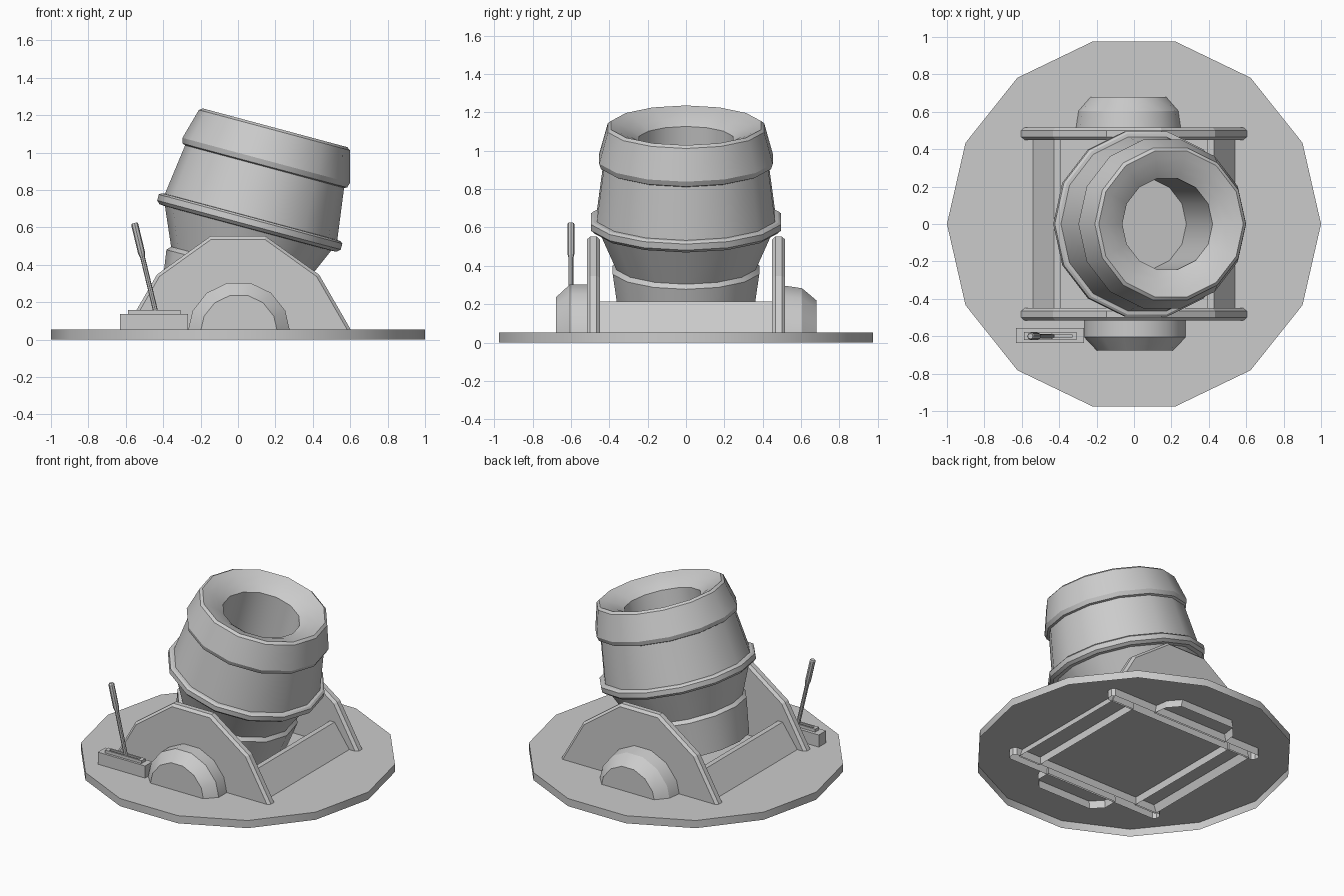
import bpy, bmesh, math
from mathutils import Vector

if "Cube" in bpy.data.objects:
    bpy.data.objects.remove(bpy.data.objects["Cube"])

SIDES = 14


def loft(name, loops, smooth=False, open_bottom=False):
    """Skin a list of equal-length point loops, cap both ends, optionally drop the underside."""
    bm = bmesh.new()
    rings = [[bm.verts.new(p) for p in loop] for loop in loops]
    n = len(rings[0])
    for a, b in zip(rings, rings[1:]):
        for i in range(n):
            j = (i + 1) % n
            bm.faces.new((a[i], a[j], b[j], b[i]))
    bm.faces.new(rings[0][::-1])
    bm.faces.new(rings[-1])
    bmesh.ops.recalc_face_normals(bm, faces=bm.faces)
    if open_bottom:
        low = min(v.co.z for v in bm.verts)
        under = [f for f in bm.faces if all(v.co.z < low + 0.001 for v in f.verts)]
        bmesh.ops.delete(bm, geom=under, context='FACES')
    mesh = bpy.data.meshes.new(name)
    bm.to_mesh(mesh)
    bm.free()
    ob = bpy.data.objects.new(name, mesh)
    bpy.context.collection.objects.link(ob)
    if smooth:
        bpy.ops.object.select_all(action='DESELECT')
        ob.select_set(True)
        bpy.context.view_layer.objects.active = ob
        bpy.ops.object.shade_smooth_by_angle(angle=math.radians(29))
    return ob


def lathe(name, profile, sides=SIDES, **options):
    """Revolve (radius, height) points around local z."""
    angles = [2 * math.pi * i / sides for i in range(sides)]
    return loft(name, [[(r * math.cos(a), r * math.sin(a), z) for a in angles]
                       for r, z in profile], **options)


def box(name, x, y, z):
    return loft(name, [[(x[0], y[0], h), (x[1], y[0], h), (x[1], y[1], h), (x[0], y[1], h)]
                       for h in z], open_bottom=True)


# Round base plate, hollow underneath
lathe("base_plate", [(1, 0), (1, 0.053)], smooth=True, open_bottom=True)

# Tilted barrel: breech band, taper, ring, body, muzzle band, flared mouth, bore
tilt = math.radians(15)
barrel = lathe("barrel", [
    (0.358, 0.13), (0.392, 0.365), (0.372, 0.387), (0.46, 0.588),
    (0.49, 0.590), (0.508, 0.607), (0.508, 0.640), (0.495, 0.650), (0.477, 0.652),
    (0.440, 0.930), (0.455, 0.936), (0.464, 0.965), (0.418, 1.132), (0.400, 1.145),
    (0.36, 1.130), (0.30, 1.104), (0.25, 1.072), (0.25, 0.53)], smooth=True)
barrel.rotation_euler = (0, tilt, 0)
barrel.location = Vector((math.cos(tilt), 0, -math.sin(tilt))) * -0.102

# Side plates with chamfered rims
half = [(0.603, 0), (0.603, 0.053), (0.433, 0.348), (0.147, 0.553)]
outline = half + [(-x, z) for x, z in reversed(half)]
for side, label in ((-1, "front"), (1, "back")):
    loft(label + "_side_plate",
         [[(x * k, side * y, z * k) for x, z in outline]
          for y, k in ((0.449, 0.97), (0.466, 1), (0.5, 1), (0.517, 0.97))],
         open_bottom=True)


# Half-round bearing housings
def housing(name, side, cx, cz, profile):
    loops = []
    for r, y in profile:
        arc = [(cx + r * math.cos(math.pi * i / 7), side * y, cz + r * math.sin(math.pi * i / 7))
               for i in range(8)]
        loops.append([(cx + r, side * y, 0)] + arc + [(cx - r, side * y, 0)])
    loft(name, loops, smooth=True, open_bottom=True)


housing("front_bearing", -1, 0.005, 0.035, [(0.275, 0.505), (0.275, 0.605), (0.207, 0.677)])
housing("back_bearing", 1, -0.03, 0.015, [(0.29, 0.505), (0.275, 0.605), (0.21, 0.68)])

# Cross beams with sloping outer faces
for side, label in ((-1, "left"), (1, "right")):
    section = [(0.392, 0), (0.56, 0), (0.54, 0.053), (0.427, 0.213), (0.392, 0.213)]
    loft(label + "_cross_beam", [[(side * x, y, z) for x, z in section] for y in (-0.46, 0.46)],
         open_bottom=True)

# Lever box and slotted guide
box("lever_box", (-0.63, -0.268), (-0.636, -0.556), (0.053, 0.137))
for y0, label in ((-0.62, "front"), (-0.59, "back")):
    box(label + "_guide_rail", (-0.587, -0.307), (y0, y0 + 0.012), (0.137, 0.157))
for x0, label in ((-0.587, "left"), (-0.331, "right")):
    box(label + "_guide_end", (x0, x0 + 0.024), (-0.62, -0.578), (0.137, 0.157))

# Lever rod with thicker grip
lever = lathe("lever", [(0.013, 0), (0.013, 0.31), (0.019, 0.335), (0.019, 0.49), (0.014, 0.497)],
              sides=8, smooth=True)
lever.location = (-0.438, -0.6, 0.14)
lever.rotation_euler = (0, math.radians(-13.5), 0)
